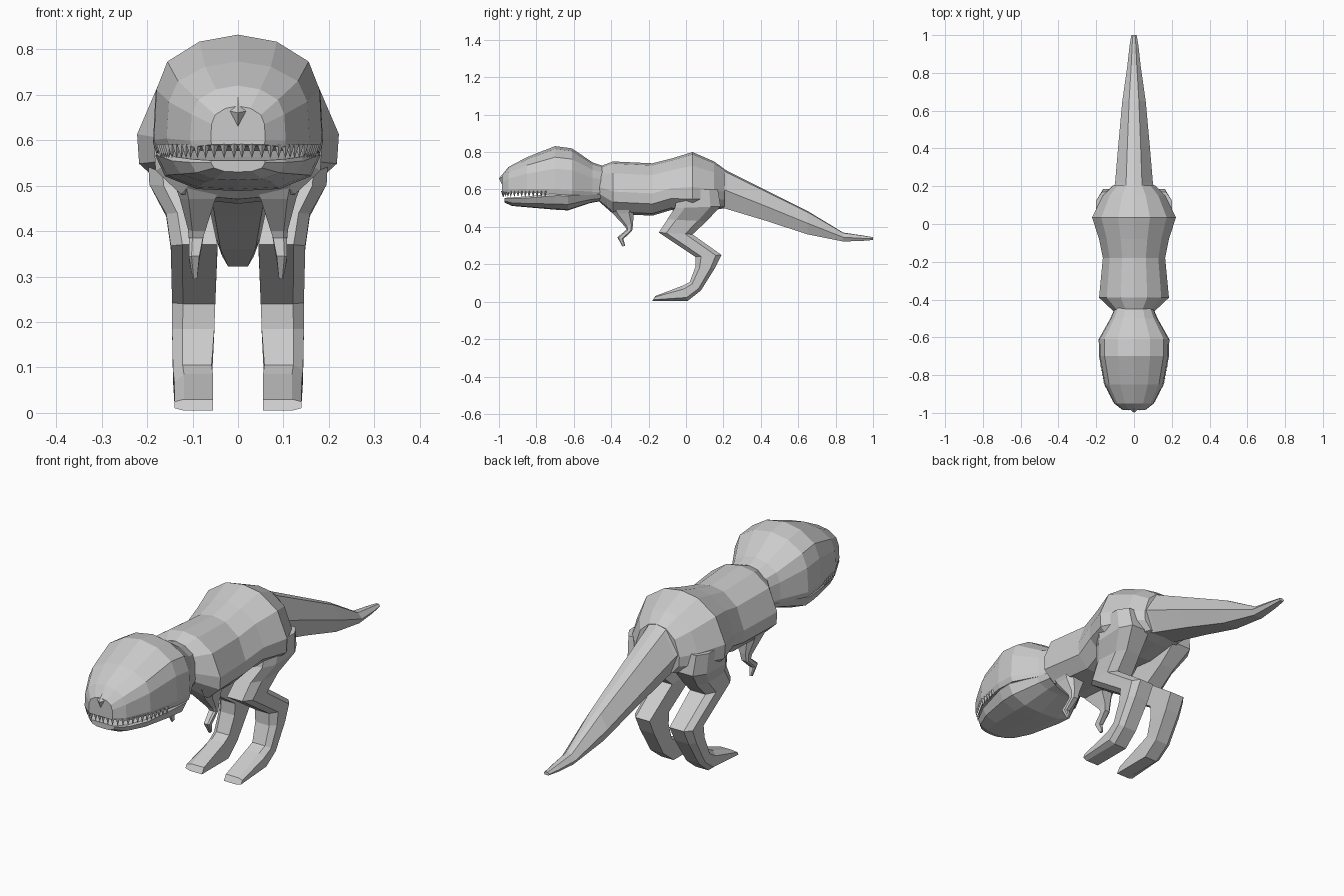
import bpy, bmesh, math
from mathutils import Vector

if "Cube" in bpy.data.objects:
    bpy.data.objects.remove(bpy.data.objects["Cube"])

grey = bpy.data.materials.new("plain grey")
grey.diffuse_color = (0.6, 0.6, 0.6, 1)
grey.use_nodes = True
grey.node_tree.nodes["Principled BSDF"].inputs["Base Color"].default_value = grey.diffuse_color


def finish(name, bm):
    bmesh.ops.recalc_face_normals(bm, faces=bm.faces)
    me = bpy.data.meshes.new(name)
    bm.to_mesh(me)
    bm.free()
    me.materials.append(grey)
    ob = bpy.data.objects.new(name, me)
    bpy.context.collection.objects.link(ob)
    return ob


def loft(name, rings):
    """Skin a list of equal-length closed rings and cap both ends."""
    bm = bmesh.new()
    rows = [[bm.verts.new(p) for p in r] for r in rings]
    n = len(rows[0])
    for a, b in zip(rows, rows[1:]):
        for i in range(n):
            j = (i + 1) % n
            bm.faces.new((a[i], a[j], b[j], b[i]))
    bm.faces.new(rows[0])
    bm.faces.new(rows[-1])
    return finish(name, bm)


def section(y, low, high, w, half):
    """Symmetric ring at depth y from a right-hand half outline (top to bottom)."""
    c, h = (low + high) / 2, (high - low) / 2
    pts = half + [(-x, z) for x, z in reversed(half) if x > 0]
    return [(x * w, y, c + z * h) for x, z in pts]


def mirrored(ob):
    m = ob.modifiers.new("mirror", 'MIRROR')
    m.use_axis[0] = True
    return ob


# torso: y, bottom, top, half width
barrel = [(0, 1), (.38, .92), (.78, .55), (1, -.15), (.98, -.55), (.68, -.92), (0, -1)]
loft("torso", [section(*s, barrel) for s in (
    (-.47, .54, .72, .10), (-.39, .47, .75, .185), (-.18, .46, .74, .165),
    (-.08, .49, .765, .185), (.035, .475, .80, .222), (.15, .49, .75, .165),
    (.205, .50, .71, .11))])

# tail
tail_half = [(0, 1), (.42, .9), (1, -.05), (.62, -1)]
loft("tail", [section(*s, tail_half) for s in (
    (.17, .51, .73, .11), (.22, .495, .70, .10), (.42, .435, .60, .083),
    (.65, .36, .485, .062), (.84, .322, .37, .035), (.94, .325, .355, .024),
    (1.0, .33, .345, .014))])

# skull
arch = [(0, 1), (.46, .88), (.84, .54), (.97, .06), (1, -.8), (.96, -1)]
loft("skull", [section(*s, arch) for s in (
    (-.985, .59, .675, .06), (-.95, .585, .72, .105), (-.85, .585, .773, .157),
    (-.70, .575, .832, .185), (-.61, .57, .82, .187), (-.50, .57, .745, .125),
    (-.44, .57, .725, .10))])

# lower jaw
chin = [(.95, 1), (1, .7), (.88, -.3), (.5, -.9), (0, -1)]
loft("lower_jaw", [section(*s, chin) for s in (
    (-.97, .53, .555, .06), (-.93, .512, .558, .105), (-.85, .505, .563, .145),
    (-.70, .492, .58, .178), (-.63, .488, .58, .182), (-.51, .528, .58, .125),
    (-.44, .54, .58, .10))])

# snout bump
bm = bmesh.new()
tip = bm.verts.new((0, -1.0, .66))
rim = [bm.verts.new(p) for p in ((0, -.955, .712), (.035, -.97, .668),
                                 (0, -.985, .63), (-.035, -.97, .668))]
for i in range(4):
    bm.faces.new((tip, rim[i], rim[(i + 1) % 4]))
bm.faces.new(rim)
finish("snout_bump", bm)

# teeth: small cones spaced along the upper lip
lip = [Vector(p) for p in ((0, -.98), (.055, -.975), (.10, -.945), (.15, -.85), (.172, -.74))]
lengths = [(b - a).length for a, b in zip(lip, lip[1:])]
bm = bmesh.new()
count = 15
for k in range(count):
    d = sum(lengths) * (k + .4) / count
    i = 0
    while d > lengths[i] and i < len(lengths) - 1:
        d -= lengths[i]
        i += 1
    p = lip[i].lerp(lip[i + 1], d / lengths[i])
    for side in (-1, 1):
        r = .01
        base = [bm.verts.new((side * p.x + r * math.cos(a), p.y + r * math.sin(a), .592))
                for a in (0, math.pi / 2, math.pi, 3 * math.pi / 2)]
        point = bm.verts.new((side * p.x, p.y, .56))
        for q in range(4):
            bm.faces.new((base[q], base[(q + 1) % 4], point))
        bm.faces.new(base)
finish("teeth", bm)


def limb_ring(front, back, x0, x1, bevel=.25):
    """Six-sided limb section: bevelled outside corners, flat inside."""
    f, b = Vector(front), Vector(back)
    xm = x1 - (x1 - x0) * bevel
    q = [(x0, 0), (xm, 0), (x1, .22), (x1, .78), (xm, 1), (x0, 1)]
    return [(x, *f.lerp(b, t)) for x, t in q]


# legs: front (y, z), back (y, z), inner x, outer x
mirrored(loft("leg", [limb_ring(*s) for s in (
    ((-.04, .60), (.17, .60), .08, .20),
    ((-.06, .50), (.185, .51), .07, .195),
    ((-.10, .44), (.11, .43), .06, .158),
    ((-.145, .37), (.035, .36), .045, .148),
    ((.05, .24), (.19, .25), .05, .145),
    ((.05, .185), (.155, .18), .052, .145),
    ((.02, .105), (.08, .06), .058, .143),
    ((-.02, .085), (.01, .005), .055, .14),
    ((-.165, .03), (-.18, .005), .055, .14))]))

# arms
mirrored(loft("arm", [limb_ring(*s) for s in (
    ((-.43, .53), (-.26, .53), .03, .15),
    ((-.39, .47), (-.28, .475), .05, .128),
    ((-.325, .40), (-.283, .415), .072, .11),
    ((-.318, .385), (-.288, .38), .077, .108),
    ((-.367, .345), (-.335, .335), .085, .108),
    ((-.34, .295), (-.325, .30), .09, .10))]))
